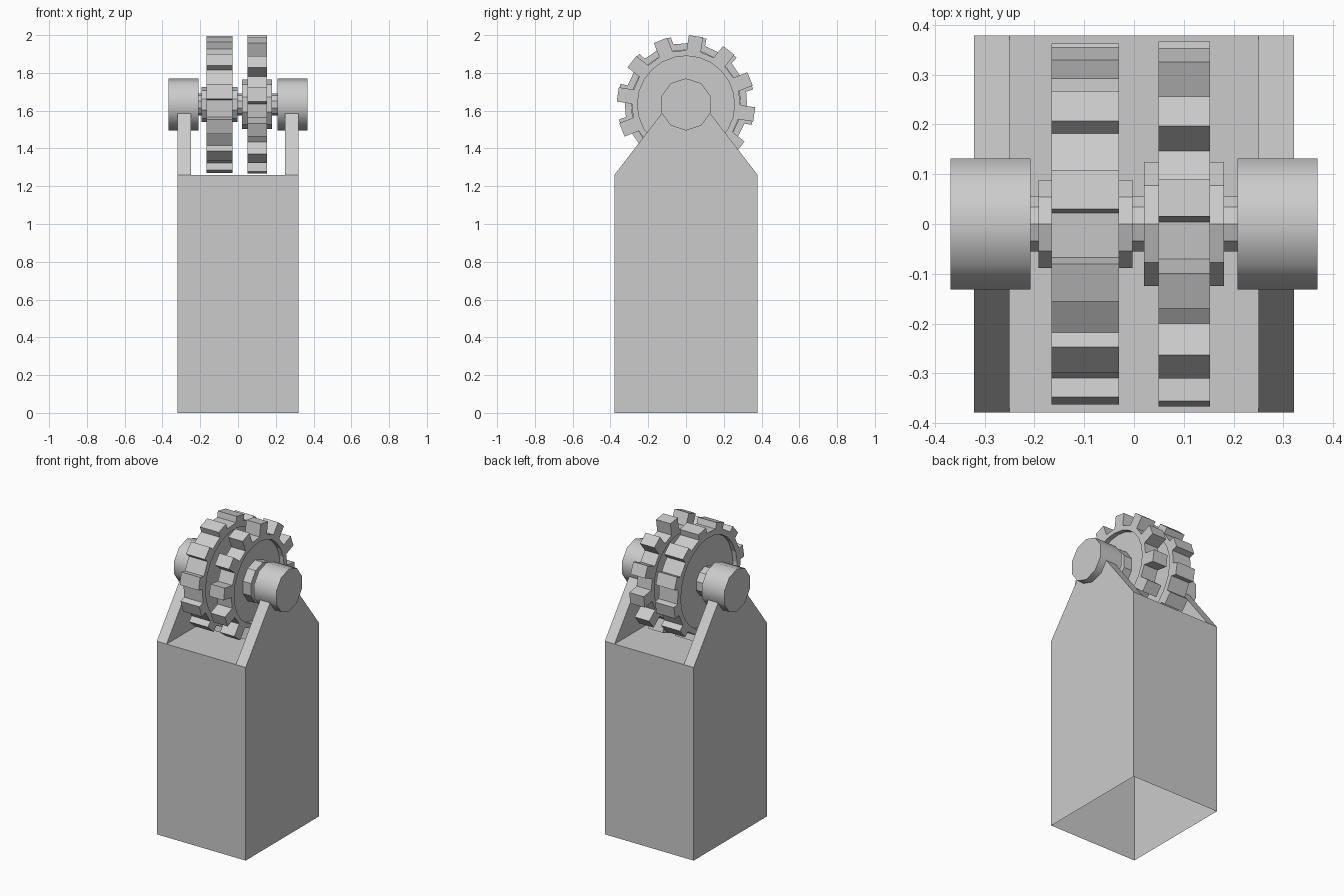
import bpy, bmesh, math

cube = bpy.data.objects.get("Cube")
if cube:
    bpy.data.objects.remove(cube, do_unlink=True)

# One flat grey for everything
grey = bpy.data.materials.new("plain grey")
grey.use_nodes = True
COLOR = (0.6, 0.6, 0.6, 1)
grey.diffuse_color = COLOR
grey.node_tree.nodes["Principled BSDF"].inputs["Base Color"].default_value = COLOR

AXIS_Z = 1.633


def finish(name, bm):
    bmesh.ops.recalc_face_normals(bm, faces=bm.faces)
    mesh = bpy.data.meshes.new(name)
    bm.to_mesh(mesh)
    bm.free()
    mesh.materials.append(grey)
    obj = bpy.data.objects.new(name, mesh)
    bpy.context.collection.objects.link(obj)
    return obj


def cylinder_x(name, radius, x0, x1, sides=10, smooth=False):
    """Cylinder along x on the axle line, with a corner at the top."""
    bm = bmesh.new()
    rings = []
    for x in (x0, x1):
        ring = []
        for i in range(sides):
            a = math.tau * i / sides
            ring.append(bm.verts.new((x, radius * math.sin(a), AXIS_Z + radius * math.cos(a))))
        bm.faces.new(ring)
        rings.append(ring)
    for i in range(sides):
        j = (i + 1) % sides
        bm.faces.new((rings[0][i], rings[0][j], rings[1][j], rings[1][i]))
    obj = finish(name, bm)
    if smooth:
        bpy.ops.object.select_all(action='DESELECT')
        obj.select_set(True)
        bpy.context.view_layer.objects.active = obj
        bpy.ops.object.shade_smooth_by_angle(angle=math.radians(45))
    return obj


def gear(name, x0, x1, tip, root, half, inner, phase, depth=0.03, teeth=12):
    """Straight-toothed wheel with a recessed disc on each side."""
    bm = bmesh.new()

    def vert(x, r, t, a):
        # r along the tooth axis, t across it
        return bm.verts.new((x, r * math.cos(a) - t * math.sin(a),
                             AXIS_Z + r * math.sin(a) + t * math.cos(a)))

    swing = math.atan2(half, root)
    outlines = []
    for x, floor_x in ((x0, x0 + depth), (x1, x1 - depth)):
        outline, lip, floor = [], [], []
        for k in range(teeth):
            a = math.radians(phase) + math.tau * k / teeth
            outline += [vert(x, root, -half, a), vert(x, tip, -half, a),
                        vert(x, tip, half, a), vert(x, root, half, a)]
            for s in (-swing, swing):
                lip.append(vert(x, inner, 0, a + s))
                floor.append(vert(floor_x, inner, 0, a + s))
        # Rim face: one piece per tooth and one per gap
        for k in range(teeth):
            o, i, n = 4 * k, 2 * k, (2 * k + 2) % (2 * teeth)
            bm.faces.new([lip[i]] + outline[o:o + 4] + [lip[i + 1]])
            bm.faces.new((lip[i + 1], outline[o + 3], outline[(o + 4) % (4 * teeth)], lip[n]))
        # Recess wall and disc
        for i in range(2 * teeth):
            j = (i + 1) % (2 * teeth)
            bm.faces.new((lip[i], lip[j], floor[j], floor[i]))
        bm.faces.new(floor)
        outlines.append(outline)
    # Tread
    p, q = outlines
    for i in range(len(p)):
        j = (i + 1) % len(p)
        bm.faces.new((p[i], p[j], q[j], q[i]))
    return finish(name, bm)


# Hollow pedestal, open underneath, with a sloped bracket on each side
HW, HI, HY = 0.321, 0.25, 0.379
DECK, TOP, TOP_Y = 1.26, 1.59, 0.125
bm = bmesh.new()
V = {}
for sx in (-1, 1):
    for sy in (-1, 1):
        V["base", sx, sy] = bm.verts.new((sx * HW, sy * HY, 0))
        for tag, x in (("out", HW), ("in", HI)):
            V[tag, sx, sy] = bm.verts.new((sx * x, sy * HY, DECK))
            V[tag + "_top", sx, sy] = bm.verts.new((sx * x, sy * TOP_Y, TOP))


def face(*keys):
    bm.faces.new([V[k] for k in keys])


for s in (-1, 1):
    # Outer side, bracket inner side and bracket top
    face(("base", s, -1), ("base", s, 1), ("out", s, 1),
         ("out_top", s, 1), ("out_top", s, -1), ("out", s, -1))
    face(("in", s, -1), ("in", s, 1), ("in_top", s, 1), ("in_top", s, -1))
    face(("out_top", s, -1), ("out_top", s, 1), ("in_top", s, 1), ("in_top", s, -1))
    # Bracket slopes
    for t in (-1, 1):
        face(("out", s, t), ("in", s, t), ("in_top", s, t), ("out_top", s, t))
    # Front and back walls
    face(("base", -1, s), ("base", 1, s), ("out", 1, s),
         ("in", 1, s), ("in", -1, s), ("out", -1, s))
# Deck between the brackets
face(("in", -1, -1), ("in", 1, -1), ("in", 1, 1), ("in", -1, 1))
finish("pedestal", bm)

# Axle and its end drums
cylinder_x("axle", 0.058, -0.22, 0.22)
cylinder_x("right_end_drum", 0.138, -0.369, -0.208, smooth=True)
cylinder_x("left_end_drum", 0.138, 0.208, 0.369, smooth=True)

# Hubs and toothed wheels
cylinder_x("right_hub", 0.0925, -0.192, -0.003)
cylinder_x("left_hub", 0.131, 0.02, 0.181)
gear("right_gear", -0.166, -0.03, 0.362, 0.323, 0.04, 0.29, 79)
gear("left_gear", 0.049, 0.153, 0.365, 0.285, 0.038, 0.257, 81.7)
